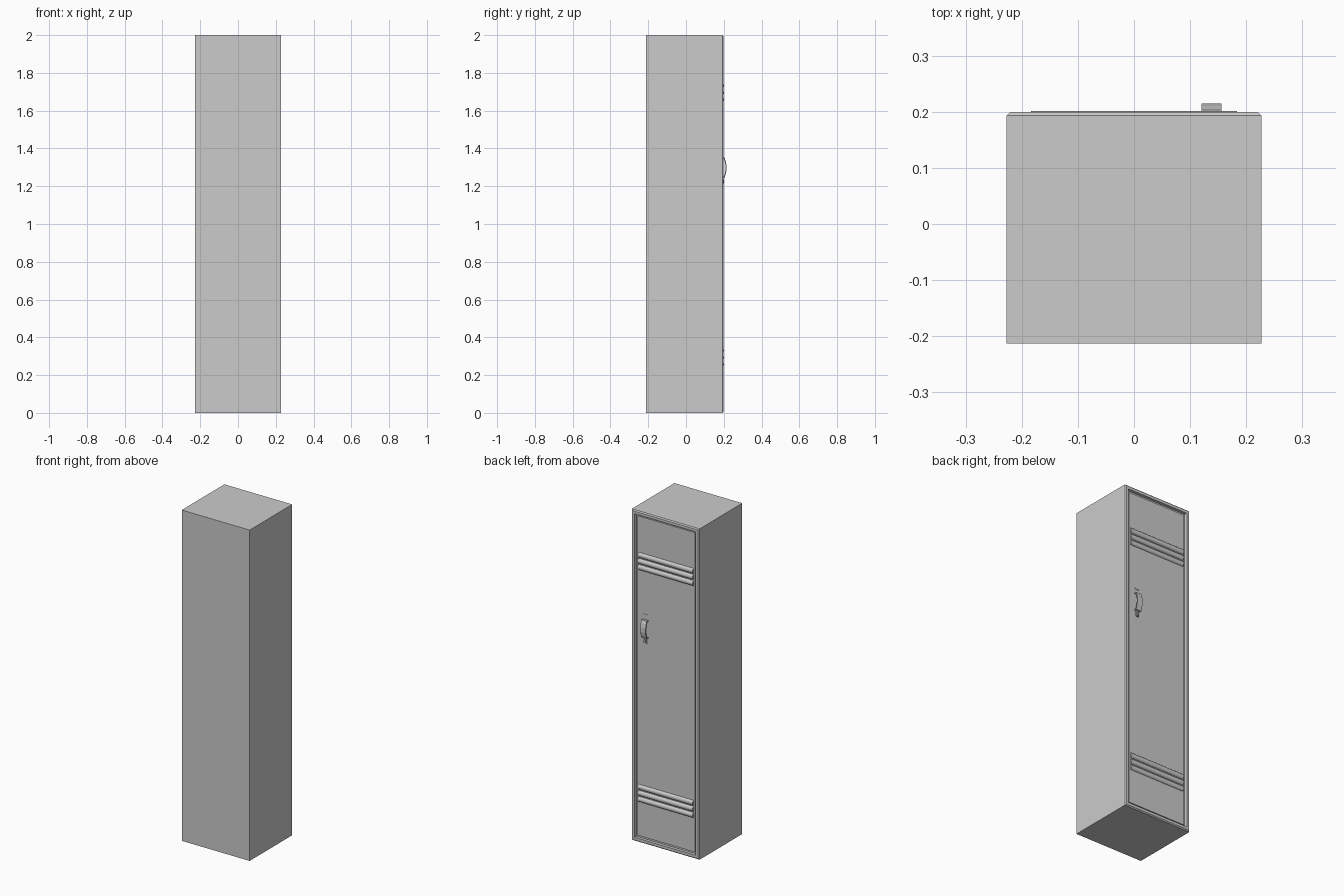
import bpy, bmesh, math
from mathutils import Vector

if "Cube" in bpy.data.objects:
    bpy.data.objects.remove(bpy.data.objects["Cube"])


def finish(name, bm):
    bmesh.ops.recalc_face_normals(bm, faces=bm.faces)
    me = bpy.data.meshes.new(name)
    bm.to_mesh(me)
    bm.free()
    ob = bpy.data.objects.new(name, me)
    bpy.context.collection.objects.link(ob)
    return ob


def box_bm(lo, hi):
    bm = bmesh.new()
    bmesh.ops.create_cube(bm, size=1)
    lo, hi = Vector(lo), Vector(hi)
    for v in bm.verts:
        v.co = Vector([lo[i] + (v.co[i] + 0.5) * (hi[i] - lo[i]) for i in range(3)])
    return bm


def prism(name, profile, x0, x1):
    """Extrude a closed (y, z) profile along x."""
    bm = bmesh.new()
    a = [bm.verts.new((x0, y, z)) for y, z in profile]
    b = [bm.verts.new((x1, y, z)) for y, z in profile]
    n = len(a)
    bm.faces.new(a)
    bm.faces.new(b[::-1])
    for i in range(n):
        j = (i + 1) % n
        bm.faces.new((a[i], a[j], b[j], b[i]))
    return finish(name, bm)


# cabinet: box with chamfered door-side rim and a recessed opening
bm = box_bm((-0.227, -0.213, 0), (0.227, 0.1995, 2))
rim = [e for e in bm.edges if all(v.co.y > 0.19 for v in e.verts)]
bmesh.ops.bevel(bm, geom=rim, offset=0.006, segments=1, affect='EDGES')
bm.normal_update()
face = [f for f in bm.faces if f.normal.y > 0.99]
bmesh.ops.inset_region(bm, faces=face, thickness=0.023, depth=0)
bm.normal_update()
bmesh.ops.inset_region(bm, faces=face, thickness=0.0005, depth=-0.017)
finish("cabinet", bm)

# door panel with a small gap around it
DOOR = 0.189
finish("door", box_bm((-0.193, 0.18, 0.034), (0.193, DOOR, 1.966)))

# two groups of three rounded louvres
for group, zc in (("upper", 1.695), ("lower", 0.293)):
    for k in (-1, 0, 1):
        z = zc + k * 0.037
        arc = [(DOOR - 0.002 + 0.014 * math.sin(t), z + 0.016 * math.cos(t))
               for t in [math.pi * i / 8 for i in range(9)]]
        ob = prism(f"{group}_louvre_{k + 2}", arc, -0.184, 0.184)
        for p in ob.data.polygons:
            p.use_smooth = len(p.vertices) == 4
        ob.data.set_sharp_from_angle(angle=math.radians(35))

# arched pull handle
HZ = 1.298
half_outer = [(0.186, 0.054), (0.203, 0.054), (0.210, 0.036), (0.2145, 0.014)]
half_inner = [(0.2095, 0.013), (0.205, 0.034), (0.199, 0.048), (0.186, 0.048)]
outer = half_outer + [(y, -z) for y, z in reversed(half_outer)]
inner = [(y, -z) for y, z in reversed(half_inner)] + half_inner
prism("handle", [(y, HZ + z) for y, z in outer + inner], 0.120, 0.156)

# latch below the handle and small slot strip above it
finish("latch_plate", box_bm((0.127, 0.186, 1.21), (0.149, 0.195, 1.245)))
finish("latch_loop", box_bm((0.134, 0.186, 1.215), (0.142, 0.201, 1.235)))
finish("slot_strip", box_bm((0.122, 0.186, 1.379), (0.154, 0.191, 1.385)))
